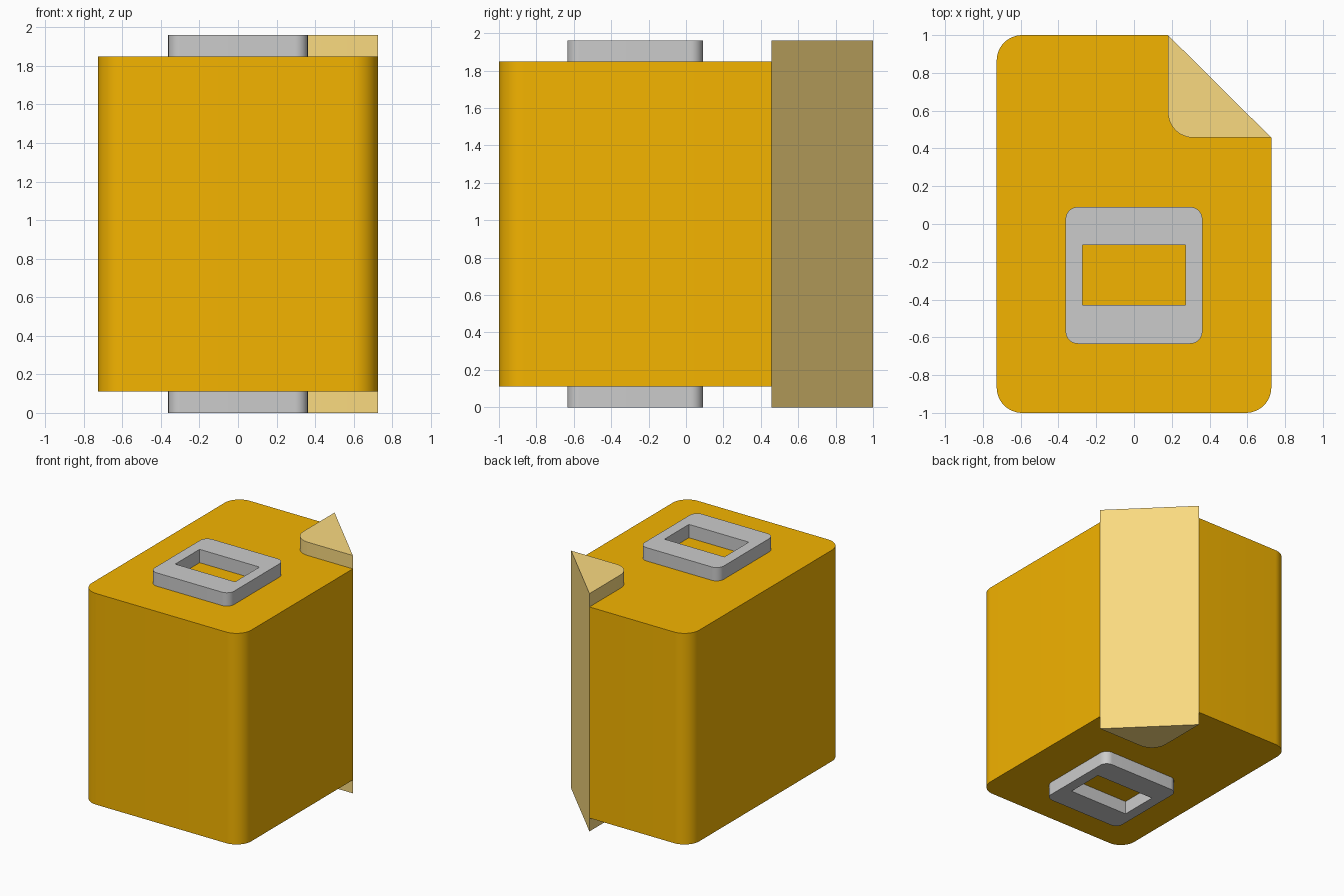
import bpy, bmesh, math

if "Cube" in bpy.data.objects:
    bpy.data.objects.remove(bpy.data.objects["Cube"])

W, FX, FY = 0.727, 0.18, 0.457      # half width, fold inner corner x and y


def outline(corners, seg=12):
    """Counter-clockwise corners (x, y, radius); a negative radius marks a concave fillet.
    All filleted corners here are right angles."""
    pts = []
    n = len(corners)
    for i, (x, y, r) in enumerate(corners):
        if r == 0:
            pts.append((x, y))
            continue
        px, py, _ = corners[i - 1]
        nx, ny, _ = corners[(i + 1) % n]
        la, lb = math.hypot(px - x, py - y), math.hypot(nx - x, ny - y)
        ax, ay = (px - x) / la, (py - y) / la
        bx, by = (nx - x) / lb, (ny - y) / lb
        r = abs(r)
        for k in range(seg + 1):
            t = math.pi / 2 * k / seg
            u, v = r * (1 - math.sin(t)), r * (1 - math.cos(t))
            pts.append((x + ax * u + bx * v, y + ay * u + by * v))
    return pts


def slab(name, loops, z0, z1, color=None):
    """Extrude closed outlines (inner ones become holes) between two heights."""
    cu = bpy.data.curves.new(name, 'CURVE')
    cu.dimensions, cu.fill_mode = '2D', 'BOTH'
    cu.extrude = (z1 - z0) / 2
    for pts in loops:
        sp = cu.splines.new('POLY')
        sp.points.add(len(pts) - 1)
        for p, (x, y) in zip(sp.points, pts):
            p.co = (x, y, 0, 1)
        sp.use_cyclic_u = True
    ob = bpy.data.objects.new(name, cu)
    bpy.context.collection.objects.link(ob)
    ob.location.z = (z0 + z1) / 2
    bpy.ops.object.select_all(action='DESELECT')
    ob.select_set(True)
    bpy.context.view_layer.objects.active = ob
    bpy.ops.object.convert(target='MESH')
    ob = bpy.context.object
    bm = bmesh.new()
    bm.from_mesh(ob.data)
    bmesh.ops.remove_doubles(bm, verts=bm.verts, dist=1e-5)
    bmesh.ops.recalc_face_normals(bm, faces=bm.faces)
    bm.to_mesh(ob.data)
    bm.free()
    bpy.ops.object.shade_smooth_by_angle(angle=math.radians(30))
    if color:
        mat = bpy.data.materials.new(name + "_color")
        mat.diffuse_color = (*color, 1)
        mat.use_nodes = True
        mat.node_tree.nodes["Principled BSDF"].inputs["Base Color"].default_value = mat.diffuse_color
        ob.data.materials.clear()
        ob.data.materials.append(mat)
    return ob


# Page body with a rounded notch at the folded corner
slab("page_body", [outline([(-W, -1, .135), (W, -1, .135), (W, FY, 0),
                            (FX, FY, -.135), (FX, 1, 0), (-W, 1, .135)])],
     0.11, 1.85, (0.905, 0.456, 0.0))

# Folded corner filling the notch, standing proud at both ends
slab("folded_corner", [outline([(FX, FY, .135), (W, FY, 0), (FX, 1, 0)])],
     0, 1.96, (0.956, 0.701, 0.216))

# Grey frame running through the page, with a rectangular window
slab("window_frame", [outline([(-.362, -.634, .065), (.362, -.634, .065),
                               (.362, .09, .065), (-.362, .09, .065)]),
                      outline([(-.273, -.428, 0), (.273, -.428, 0),
                               (.273, -.11, 0), (-.273, -.11, 0)])],
     0, 1.96)
